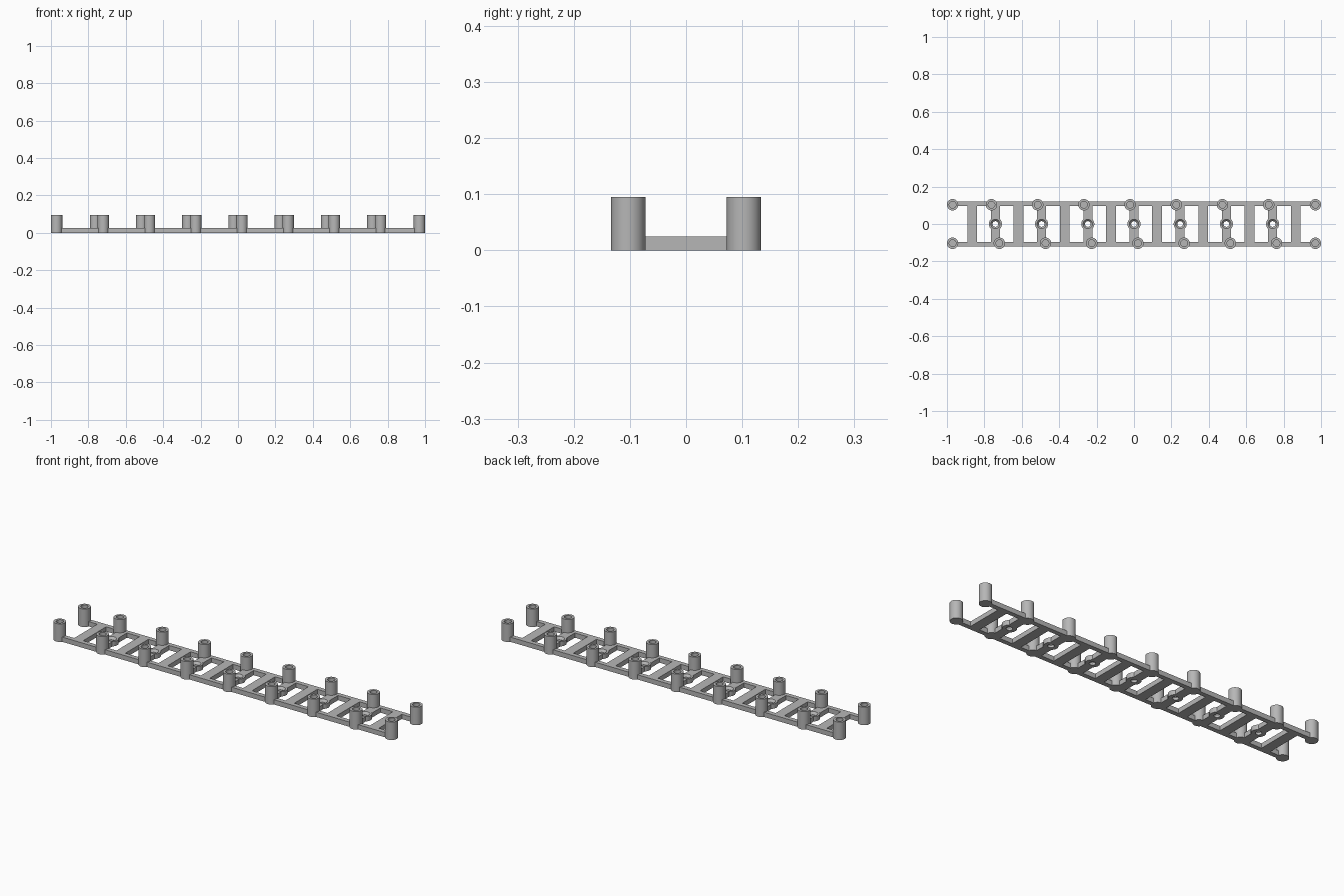
import bpy
import bmesh
import math

cube = bpy.data.objects.get("Cube")
if cube:
    bpy.data.objects.remove(cube, do_unlink=True)

PLATE = 0.025      # thickness of the flat frame
POST_H = 0.095
ROW_Y = 0.103      # post row offset from the centre line
RAIL_Y = 0.108
PITCH = 0.247
BAR_W = 0.052

grey = bpy.data.materials.new("plain_grey")
grey.use_nodes = True
grey.diffuse_color = (0.47, 0.47, 0.47, 1)
grey.node_tree.nodes["Principled BSDF"].inputs["Base Color"].default_value = (0.47, 0.47, 0.47, 1)


def finish(bm, name):
    bmesh.ops.recalc_face_normals(bm, faces=bm.faces)
    mesh = bpy.data.meshes.new(name)
    bm.to_mesh(mesh)
    bm.free()
    mesh.materials.append(grey)
    obj = bpy.data.objects.new(name, mesh)
    bpy.context.collection.objects.link(obj)
    return obj


def box(name, x, y, width, depth):
    """Flat strip standing on the ground."""
    bm = bmesh.new()
    bmesh.ops.create_cube(bm, size=1)
    bmesh.ops.scale(bm, verts=bm.verts, vec=(width, depth, PLATE))
    bmesh.ops.translate(bm, verts=bm.verts, vec=(x, y, PLATE / 2))
    return finish(bm, name)


def lathe(name, x, y, profile, closed):
    """Turn a (radius, height) profile around a vertical axis."""
    bm = bmesh.new()
    verts = [bm.verts.new((r, 0, z)) for r, z in profile]
    pairs = list(zip(verts, verts[1:]))
    if closed:
        pairs.append((verts[-1], verts[0]))
    edges = [bm.edges.new(p) for p in pairs]
    bmesh.ops.spin(bm, geom=verts + edges, axis=(0, 0, 1), cent=(0, 0, 0),
                   angle=math.tau, steps=40, use_duplicate=False)
    bmesh.ops.remove_doubles(bm, verts=bm.verts, dist=1e-5)
    obj = finish(bm, name)
    obj.location = (x, y, 0)
    bpy.ops.object.select_all(action='DESELECT')
    obj.select_set(True)
    bpy.context.view_layer.objects.active = obj
    bpy.ops.object.shade_smooth_by_angle(angle=math.radians(30))
    return obj


# Hollow posts: the two rows are the same, turned half a turn
post_profile = [(0, 0), (0.0305, 0), (0.0305, POST_H), (0.018, POST_H),
                (0.018, PLATE + 0.002), (0, PLATE + 0.002)]
back_row = [-0.97] + [-0.762 + PITCH * i for i in range(7)] + [0.97]
for side, row in ((1, "back"), (-1, "front")):
    box(row + "_rail", 0, side * RAIL_Y, 1.94, 0.024)
    for i, x in enumerate(back_row):
        lathe(f"{row}_post_{i + 1}", side * x, side * ROW_Y, post_profile, False)

# Plain cross bars
for i in range(8):
    box(f"cross_bar_{i + 1}", PITCH * (i - 3.5), 0, BAR_W, 2 * RAIL_Y - 0.02)

# Bars carrying a countersunk screw ring in the middle
ring_profile = [(0.015, 0), (0.035, 0), (0.035, PLATE), (0.025, PLATE), (0.015, PLATE * 0.5)]
for i in range(7):
    x = PITCH * (i - 3)
    lathe(f"screw_ring_{i + 1}", x, 0, ring_profile, True)
    for side, row in ((1, "back"), (-1, "front")):
        box(f"{row}_ring_arm_{i + 1}", x, side * 0.064, BAR_W - 0.004, 0.072)
